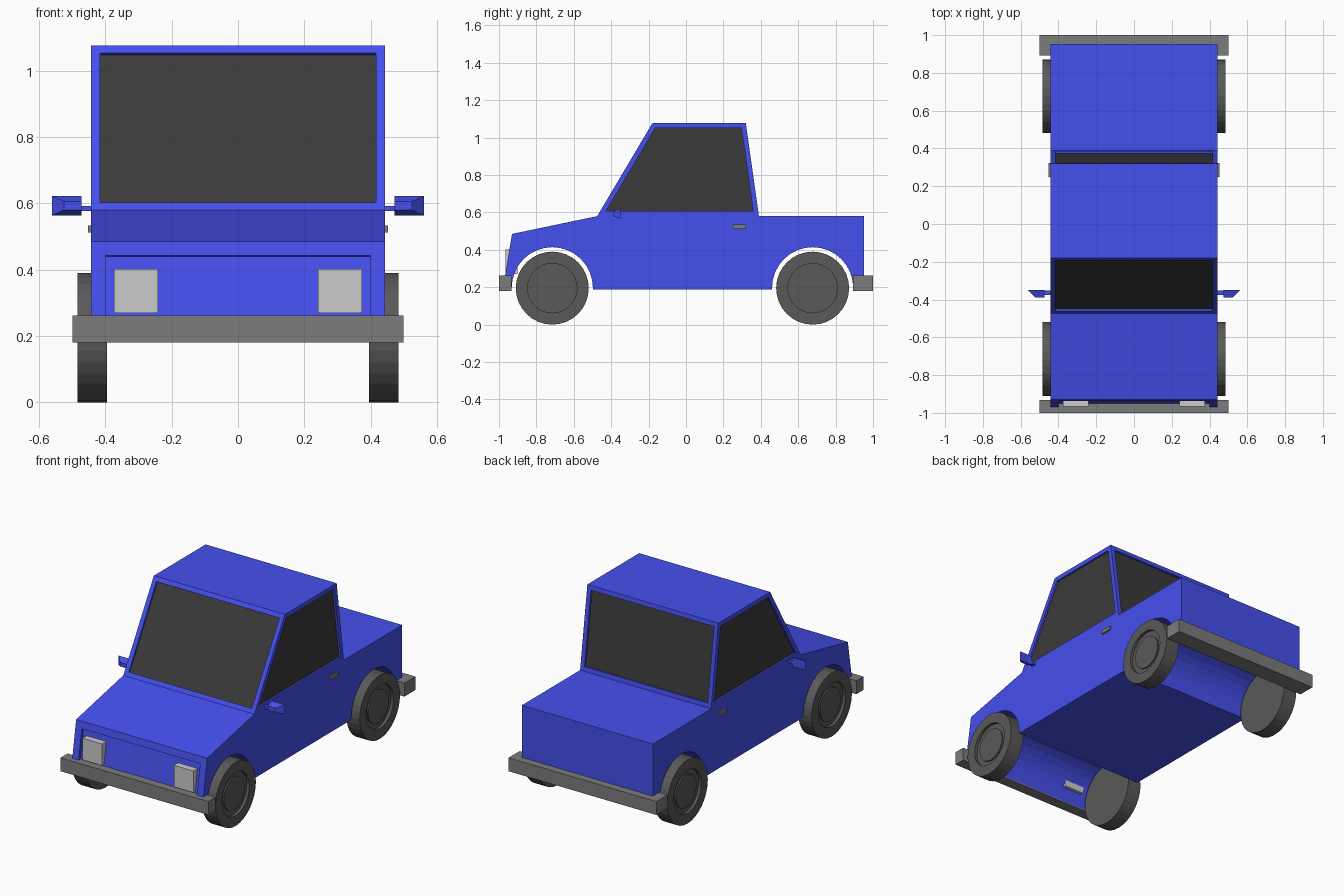
import bpy, bmesh
from math import sin, cos, pi, tau

if "Cube" in bpy.data.objects:
    bpy.data.objects.remove(bpy.data.objects["Cube"])


def material(name, r, g, b):
    m = bpy.data.materials.new(name)
    m.diffuse_color = (r, g, b, 1)
    m.use_nodes = True
    m.node_tree.nodes["Principled BSDF"].inputs["Base Color"].default_value = m.diffuse_color
    return m


BLUE = material("blue_paint", 0.06, 0.08, 0.85)
GLASS = material("dark_glass", 0.042, 0.042, 0.042)
RUBBER = material("tyre_grey", 0.10, 0.10, 0.10)
STEEL = material("bumper_grey", 0.20, 0.20, 0.20)
LAMP = material("lamp_grey", 0.60, 0.60, 0.60)


def finish(name, bm, mats, mirror=False, location=(0, 0, 0)):
    bmesh.ops.recalc_face_normals(bm, faces=bm.faces)
    me = bpy.data.meshes.new(name)
    bm.to_mesh(me)
    bm.free()
    for m in mats:
        me.materials.append(m)
    ob = bpy.data.objects.new(name, me)
    ob.location = location
    bpy.context.collection.objects.link(ob)
    if mirror:
        ob.modifiers.new("mirror", 'MIRROR')
    return ob


def prism(bm, profile, half):
    """Extrude a (y, z) outline across the width."""
    a, b = [[bm.verts.new((x, y, z)) for y, z in profile] for x in (-half, half)]
    bm.faces.new(a)
    bm.faces.new(b[::-1])
    n = len(profile)
    for i in range(n):
        bm.faces.new((a[i], b[i], b[(i + 1) % n], a[(i + 1) % n]))


def box(bm, x, y, z, front=None):
    """Box from ranges; front=(x range, z range) tapers the -y end."""
    fx, fz = front or (x, z)
    cube = bmesh.ops.create_cube(bm, size=1)["verts"]
    for v in cube:
        i, j, k = (int(c > 0) for c in v.co)
        v.co = (x[i], y[1], z[k]) if j else (fx[i], y[0], fz[k])


def recess(bm, faces, border, depth):
    bmesh.ops.inset_individual(bm, faces=faces, thickness=border, use_even_offset=True)
    bmesh.ops.inset_individual(bm, faces=faces, thickness=0, depth=-depth)


AXLES = (("front", -0.715), ("rear", 0.677))
HUB_Z, HALF, BELT, FLOOR = 0.197, 0.443, 0.58, 0.188


def arch(y, r=0.217, n=16):
    pts = [(y - r * cos(pi * i / n), HUB_Z + r * sin(pi * i / n)) for i in range(n + 1)]
    return [(y - r, FLOOR)] + pts + [(y + r, FLOOR)]


# Body: lower shell with full-width wheel arches, plus cab
bm = bmesh.new()
prism(bm, [(-0.98, FLOOR)] + arch(AXLES[0][1]) + arch(AXLES[1][1]) +
      [(0.953, FLOOR), (0.953, BELT), (0.39, BELT), (-0.475, BELT), (-0.93, 0.485)], HALF)
prism(bm, [(-0.475, BELT), (0.39, BELT), (0.32, 1.077), (-0.18, 1.077)], HALF)
hidden = [f for f in bm.faces
          if all(abs(v.co.z - BELT) < 1e-4 and v.co.y < 0.4 for v in f.verts)]
bmesh.ops.delete(bm, geom=hidden, context='FACES')
bmesh.ops.remove_doubles(bm, verts=bm.verts, dist=1e-4)
bmesh.ops.recalc_face_normals(bm, faces=bm.faces)

# Recessed windows on the four cab sides, recessed grille panel in the nose
windows = [f for f in bm.faces
           if min(v.co.z for v in f.verts) > BELT - 1e-3 and abs(f.normal.z) < 0.9]
nose = [f for f in bm.faces if f.normal.y < -0.9 and f.calc_center_median().y < -0.94]
recess(bm, windows, 0.027, 0.012)
recess(bm, nose, 0.043, 0.018)
for f in windows:
    f.material_index = 1
finish("body", bm, [BLUE, GLASS])

# Bumpers
for name, y in (("front_bumper", (-1, -0.932)), ("rear_bumper", (0.893, 1))):
    bm = bmesh.new()
    box(bm, (-0.5, 0.5), y, (0.18, 0.262))
    finish(name, bm, [STEEL])

# Headlights
bm = bmesh.new()
box(bm, (0.242, 0.375), (-0.966, -0.90), (0.27, 0.402))
finish("headlights", bm, [LAMP], mirror=True)

# Door handles
bm = bmesh.new()
box(bm, (0.435, 0.453), (0.25, 0.322), (0.512, 0.534))
finish("door_handles", bm, [STEEL], mirror=True)

# Side mirrors: stem and tapered housing
bm = bmesh.new()
box(bm, (0.43, 0.48), (-0.377, -0.353), (0.577, 0.593))
box(bm, (0.473, 0.562), (-0.388, -0.35), (0.564, 0.622),
    front=((0.473, 0.525), (0.58, 0.606)))
finish("side_mirrors", bm, [BLUE], mirror=True)

# Wheels: lathed tyre with recessed rim and hub disc
WHEEL = [(0.395, 0), (0.395, 0.195), (0.485, 0.195), (0.485, 0.132),
         (0.467, 0.132), (0.467, 0.10), (0.475, 0.10), (0.475, 0)]
for name, y in AXLES:
    bm = bmesh.new()
    vs = [bm.verts.new((x, 0, r)) for x, r in WHEEL]
    es = [bm.edges.new(p) for p in zip(vs, vs[1:])]
    bmesh.ops.spin(bm, geom=vs + es, cent=(0, 0, 0), axis=(1, 0, 0),
                   angle=tau, steps=32, use_merge=False)
    bmesh.ops.remove_doubles(bm, verts=bm.verts, dist=1e-4)
    finish(name + "_wheels", bm, [RUBBER], mirror=True, location=(0, y, HUB_Z - 0.002))
